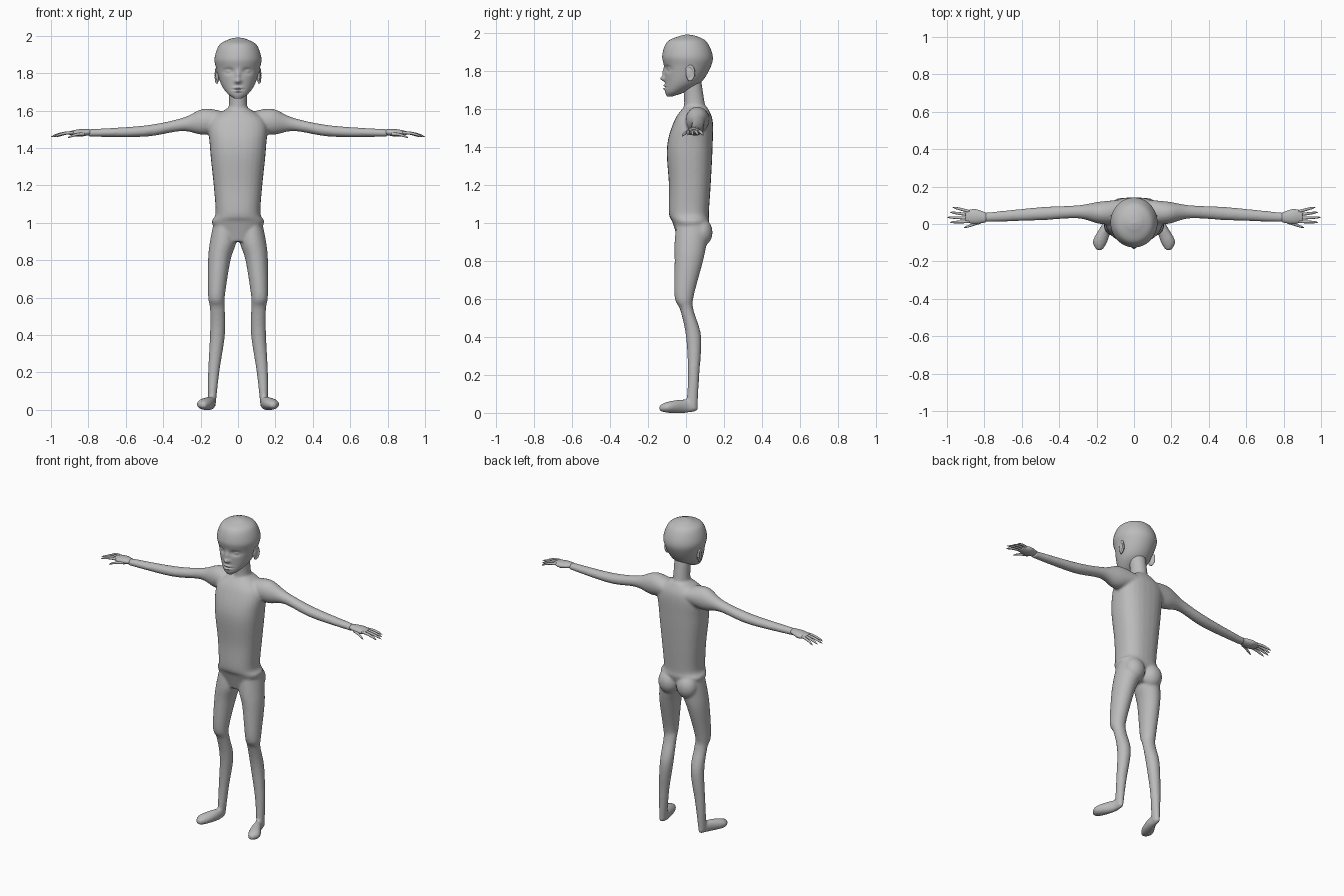
import bpy, bmesh, math
from mathutils import Vector

cube = bpy.data.objects.get("Cube")
if cube:
    bpy.data.objects.remove(cube)

grey = bpy.data.materials.new("plain grey")
grey.use_nodes = True
tone = (0.5, 0.5, 0.5, 1)
grey.diffuse_color = tone
grey.node_tree.nodes["Principled BSDF"].inputs["Base Color"].default_value = tone


def smooth_rows(rows, steps):
    """Fill in rows between the given ones with a Hermite spline."""
    rows = [Vector(row) for row in rows]
    last = len(rows) - 1
    slopes = [(rows[min(i + 1, last)] - rows[max(i - 1, 0)]) / 2 for i in range(last + 1)]
    filled = []
    for i in range(last):
        for k in range(steps):
            t = k / steps
            ease = t * t * (3 - 2 * t)
            filled.append(rows[i].lerp(rows[i + 1], ease)
                          + slopes[i] * t * (1 - t) ** 2
                          - slopes[i + 1] * t * t * (1 - t))
    return filled + [rows[last]]


def superellipse(angle, power):
    """Point on a rounded unit outline; a higher power is boxier."""
    return [math.copysign(abs(value) ** (2 / power), value)
            for value in (math.cos(angle), math.sin(angle))]


def loft(bm, axis, rows, side=1, steps=6, segments=28, power=2):
    """Closed tube; each row is (position on axis, low, high, low, high)."""
    first, second = [i for i in range(3) if i != axis]
    rings = []
    for place, low_a, high_a, low_b, high_b in smooth_rows(rows, steps):
        ring = []
        for k in range(segments):
            u, v = superellipse(math.tau * k / segments, power)
            point = Vector()
            point[axis] = place
            point[first] = (low_a + high_a + u * (high_a - low_a)) / 2
            point[second] = (low_b + high_b + v * (high_b - low_b)) / 2
            point.x *= side
            ring.append(bm.verts.new(point))
        rings.append(ring)
    for ring, following in zip(rings, rings[1:]):
        for k in range(segments):
            bm.faces.new((ring[k - 1], ring[k], following[k], following[k - 1]))
    bm.faces.new(rings[0])
    bm.faces.new(rings[-1])


def symmetric(rows):
    """Turn (height, half width, front, back) into loft rows."""
    return [(height, -width, width, front, back) for height, width, front, back in rows]


def ball(bm, centre, radii):
    made = bmesh.ops.create_uvsphere(bm, u_segments=20, v_segments=12, radius=1)
    for vert in made["verts"]:
        vert.co = Vector(a * r + c for a, r, c in zip(vert.co, radii, centre))


def finish(bm, name, voxel=0, smoothing=0):
    """Make the object, optionally fusing overlapping lumps into one skin."""
    bmesh.ops.recalc_face_normals(bm, faces=bm.faces)
    for face in bm.faces:
        face.smooth = True
    mesh = bpy.data.meshes.new(name)
    bm.to_mesh(mesh)
    bm.free()
    mesh.materials.append(grey)
    part = bpy.data.objects.new(name, mesh)
    bpy.context.collection.objects.link(part)
    if voxel:
        fuse = part.modifiers.new("fuse", 'REMESH')
        fuse.mode = 'VOXEL'
        fuse.voxel_size = voxel
        fuse.use_smooth_shade = True
        relax = part.modifiers.new("relax", 'SMOOTH')
        relax.iterations = smoothing


# Trunk and neck
body = bmesh.new()
trunk = [(.9, .08, -.04, .08), (1, .14, -.07, .12), (1.05, .12, -.09, .12),
         (1.2, .13, -.09, .13), (1.4, .15, -.1, .14), (1.54, .15, -.06, .14),
         (1.61, .06, -.01, .11)]
neck = [(1.5, .08, -.03, .12), (1.62, .05, -.01, .1), (1.75, .05, -.02, .08)]
loft(body, 2, symmetric(trunk), power=2.4)
loft(body, 2, symmetric(neck))

# Arms, legs, feet and seat, fused with the trunk
arm = [(.06, 0, .13, 1.5, 1.59), (.18, 0, .12, 1.47, 1.61), (.3, .03, .1, 1.49, 1.56),
       (.5, .02, .09, 1.46, 1.52), (.8, .01, .06, 1.46, 1.5)]
leg = [(1, .02, .13, -.05, .12), (.9, .01, .15, -.06, .11), (.8, .04, .16, -.06, .09),
       (.61, .07, .16, -.06, .04), (.54, .07, .15, -.03, .04), (.4, .07, .15, 0, .08),
       (.2, .1, .16, .01, .07), (.02, .12, .16, 0, .06)]
foot = [(.06, .13, .15, .01, .04), (0, .12, .17, 0, .07), (-.09, .14, .22, 0, .06),
        (-.14, .17, .2, .01, .04)]
for side in (1, -1):
    loft(body, 0, arm, side)
    loft(body, 2, leg, side)
    loft(body, 1, foot, side)
    ball(body, (side * .065, .08, .95), (.066, .06, .075))
finish(body, "body", voxel=.0075, smoothing=6)


def finger(bm, base, tip, side):
    """Slightly arched, tapering digit."""
    rows = []
    for k in range(8):
        t = k / 7
        x, y, z = base.lerp(tip, t)
        z += .006 * math.sin(math.pi * t)
        radius = .001 + .007 * math.sqrt(1 - t ** 3)
        rows.append((x, y - radius, y + radius, z - radius, z + radius))
    loft(bm, 0, rows, side, steps=2, segments=12)


# Hands: palm, four fanned fingers and a thumb
palm = [(.79, .01, .06, 1.47, 1.5), (.85, 0, .08, 1.46, 1.5), (.9, .01, .07, 1.47, 1.49)]
for side, name in ((1, "left_hand"), (-1, "right_hand")):
    hand = bmesh.new()
    loft(hand, 0, palm, side)
    for i in range(4):
        base = Vector((.88, .067 - .018 * i, 1.482))
        tip = Vector((1 - .015 * abs(i - 2), .09 - .027 * i, 1.46))
        finger(hand, base, tip, side)
    finger(hand, Vector((.82, .01, 1.475)), Vector((.91, -.02, 1.455)), side)
    finish(hand, name)

# Head: lofted skull
head = bmesh.new()
skull = [(1.665, .02, -.1, -.07), (1.69, .055, -.11, 0), (1.74, .09, -.11, .08),
         (1.82, .115, -.115, .13), (1.88, .125, -.125, .14), (1.95, .1, -.1, .11),
         (1.98, .05, -.04, .06), (1.99, .01, 0, .01)]
loft(head, 2, symmetric(skull), steps=14, segments=120)

# Face: each feature is (x, z, spread in x, spread in z, push to the back)
sockets = (.05, 1.81, .025, .015, .016)
eyeballs = (.053, 1.81, .014, .008, -.012)
bridge = (0, 1.785, .012, .025, -.012)
nose = (0, 1.757, .017, .012, -.022)
upper_lip = (0, 1.722, .022, .006, -.01)
mouth = (0, 1.713, .028, .003, .006)
lower_lip = (0, 1.704, .018, .006, -.01)
for vert in head.verts:
    if vert.co.y < 0:
        across, height = abs(vert.co.x), vert.co.z
        for x, z, wide, tall, push in (sockets, eyeballs, bridge, nose,
                                       upper_lip, mouth, lower_lip):
            distance = ((across - x) / wide) ** 2 + ((height - z) / tall) ** 2
            vert.co.y += push * math.exp(-distance)
finish(head, "head")

# Ears: thin shell with a raised rim
for side, name in ((1, "left_ear"), (-1, "right_ear")):
    ear = bmesh.new()
    ball(ear, (side * .11, .02, 1.785), (.01, .022, .036))
    for k in range(13):
        angle = math.radians(20 * k - 100)
        back, up = math.cos(angle), math.sin(angle)
        ball(ear, (side * (.113 + .006 * back), .02 + .022 * back, 1.788 + .036 * up),
             (.007, .007, .009))
    finish(ear, name, voxel=.003, smoothing=3)
